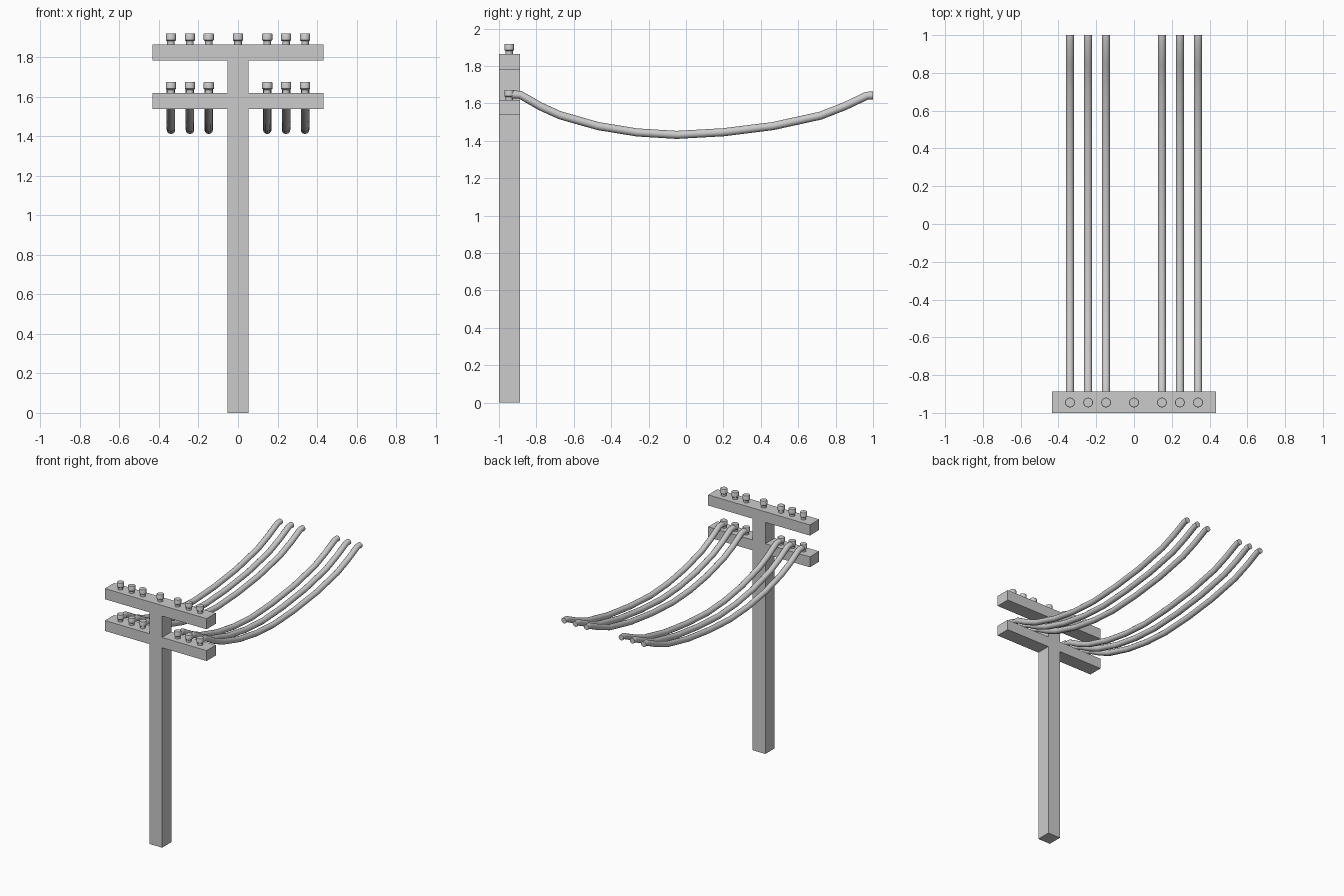
import bpy, bmesh, math

if "Cube" in bpy.data.objects:
    bpy.data.objects.remove(bpy.data.objects["Cube"])

Y_FRONT, Y_BACK, Y_MID = -1.0, -0.888, -0.945
SPACING = (0.148, 0.243, 0.339)
SIDES = [s * x for s in (-1, 1) for x in SPACING]


def finish(name, bm, angle=None):
    bmesh.ops.recalc_face_normals(bm, faces=bm.faces)
    mesh = bpy.data.meshes.new(name)
    bm.to_mesh(mesh)
    bm.free()
    ob = bpy.data.objects.new(name, mesh)
    bpy.context.collection.objects.link(ob)
    if angle:
        bpy.ops.object.select_all(action='DESELECT')
        ob.select_set(True)
        bpy.context.view_layer.objects.active = ob
        bpy.ops.object.shade_smooth_by_angle(angle=math.radians(angle))
    return ob


# Pole with two crossarms: half outline mirrored, then extruded in depth
half = [(0.054, 0), (0.054, 1.538), (0.433, 1.538), (0.433, 1.618),
        (0.054, 1.618), (0.054, 1.782), (0.433, 1.782), (0.433, 1.864)]
outline = half + [(-x, z) for x, z in reversed(half)]
bm = bmesh.new()
face = bm.faces.new([bm.verts.new((x, Y_FRONT, z)) for x, z in outline])
ext = bmesh.ops.extrude_face_region(bm, geom=[face], use_keep_orig=True)
bmesh.ops.translate(bm, vec=(0, Y_BACK - Y_FRONT, 0),
                    verts=[g for g in ext["geom"] if isinstance(g, bmesh.types.BMVert)])
finish("pole_and_crossarms", bm)


# Insulators: lathed narrow stem with a wider cap
def insulator(name, x, z):
    profile = [(0, -0.005), (0.019, -0.005), (0.019, 0.016), (0.026, 0.022),
               (0.026, 0.052), (0.024, 0.055), (0, 0.055)]
    bm = bmesh.new()
    vs = [bm.verts.new((r, 0, h)) for r, h in profile]
    es = [bm.edges.new(p) for p in zip(vs, vs[1:])]
    bmesh.ops.spin(bm, geom=vs + es, cent=(0, 0, 0), axis=(0, 0, 1),
                   angle=2 * math.pi, steps=16)
    bmesh.ops.remove_doubles(bm, verts=bm.verts, dist=0.0005)
    finish(name, bm, 35).location = (x, Y_MID, z)


for i, x in enumerate(sorted(SIDES + [0])):
    insulator(f"top_insulator_{i}", x, 1.864)
for i, x in enumerate(SIDES):
    insulator(f"lower_insulator_{i}", x, 1.618)

# Sagging wires: short straight ends with a hanging span
PATH = [(-0.945, 1.648), (-0.887, 1.647), (-0.78, 1.585), (-0.674, 1.537),
        (-0.47, 1.479), (-0.262, 1.445), (-0.05, 1.432), (0.2, 1.446),
        (0.465, 1.479), (0.72, 1.535), (0.85, 1.586), (0.968, 1.642), (1.0, 1.642)]
N = 12
R = 0.0215


def wire(name, x):
    bm = bmesh.new()
    rings = []
    for i, (y, z) in enumerate(PATH):
        a, b = PATH[max(i - 1, 0)], PATH[min(i + 1, len(PATH) - 1)]
        # end rings stay upright, inner rings follow the path direction
        t = 0 if i in (0, len(PATH) - 1) else math.atan2(b[1] - a[1], b[0] - a[0])
        ring = []
        for k in range(N):
            u = 2 * math.pi * k / N
            c, s = R * math.cos(u), R * math.sin(u)
            ring.append(bm.verts.new((x + c, y - s * math.sin(t), z + s * math.cos(t))))
        rings.append(ring)
    for p, q in zip(rings, rings[1:]):
        for k in range(N):
            j = (k + 1) % N
            bm.faces.new((p[k], p[j], q[j], q[k]))
    bm.faces.new(rings[0])
    bm.faces.new(rings[-1])
    finish(name, bm, 40)


for i, x in enumerate(SIDES):
    wire(f"wire_{i}", x)
